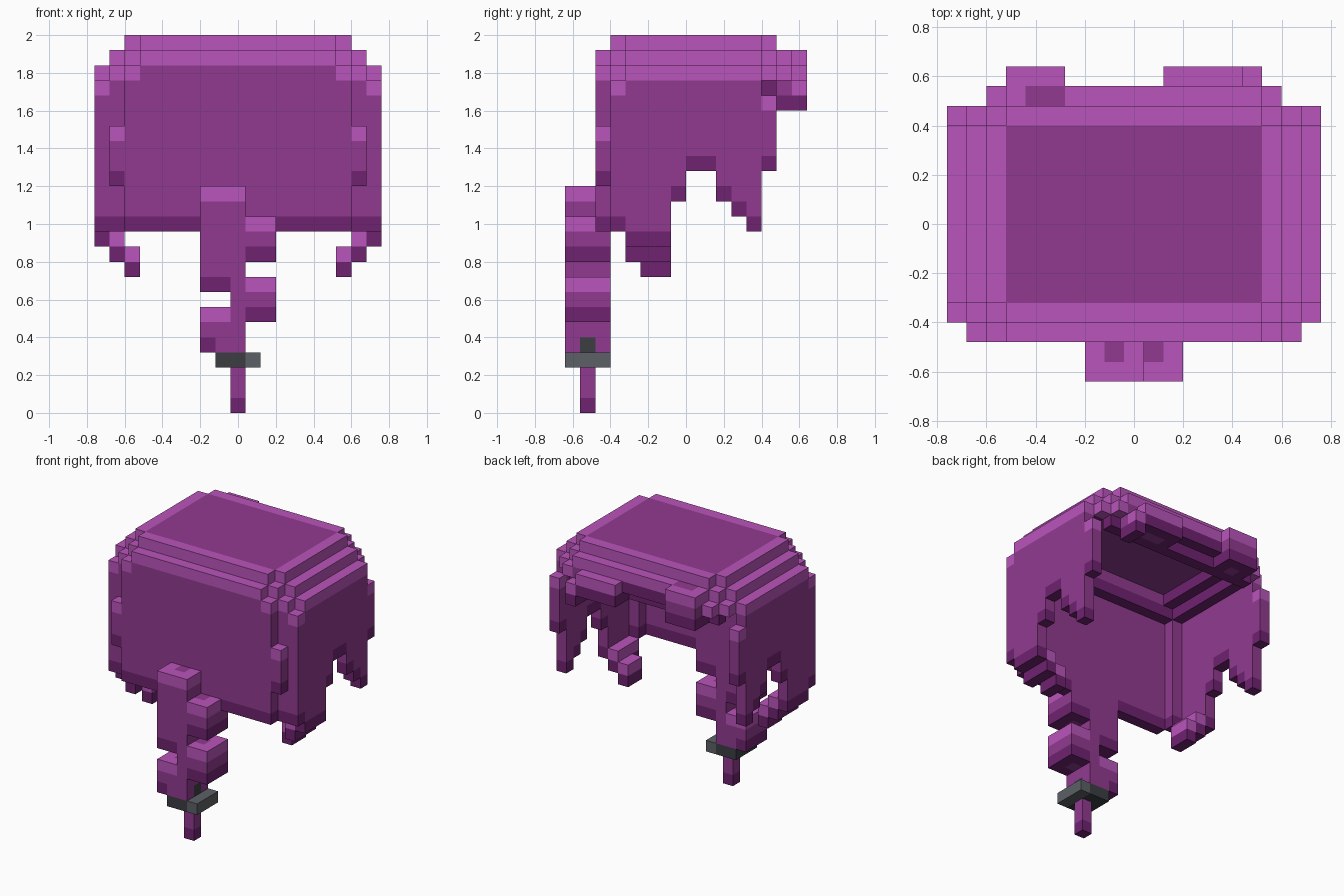
import bpy
import bmesh

old = bpy.data.objects.get("Cube")
if old:
    bpy.data.objects.remove(old, do_unlink=True)

S = 0.08  # edge length of one block


def material(name, r, g, b):
    m = bpy.data.materials.new(name)
    m.use_nodes = True
    m.diffuse_color = (r, g, b, 1)
    bsdf = m.node_tree.nodes["Principled BSDF"]
    bsdf.inputs["Base Color"].default_value = (r, g, b, 1)
    bsdf.inputs["Roughness"].default_value = 0.9
    return m


purple = [material("light_purple", 0.49, 0.09, 0.497),
          material("purple", 0.283, 0.042, 0.279),
          material("dark_purple", 0.156, 0.016, 0.162)]
gray_light = material("light_gray", 0.107, 0.119, 0.133)
gray_dark = material("dark_gray", 0.045, 0.048, 0.054)
gray = [gray_light, gray_dark, gray_dark]


def box(x0, x1, y0, y1, z0, z1):
    """All blocks in an inclusive range of grid cells."""
    return {(x, y, z) for x in range(x0, x1 + 1)
            for y in range(y0, y1 + 1) for z in range(z0, z1 + 1)}


def slab(half, y0, y1, z):
    return box(-half, half, y0, y1, z, z)


def mirrored(cells):
    return cells | {(-x, y, z) for x, y, z in cells}


# Stepped crown: each layer is a plus-shaped slab, hollow underneath
crown = slab(7, -4, 4, 24) | slab(6, -5, 5, 24)
crown |= (slab(8, -4, 4, 23) | slab(7, -5, 5, 23) | slab(6, -6, 6, 23)) - slab(6, -4, 4, 23)
crown |= (slab(9, -4, 4, 22) | slab(8, -5, 5, 22) | slab(7, -6, 6, 22)) - slab(7, -4, 4, 22)

# Large flat wall with stepped corners
wall = box(-7, 7, -6, -6, 12, 21)
wall |= mirrored(box(8, 8, -6, -6, 15, 18) | box(8, 9, -5, -5, 12, 21))

# Side walls with a jagged lower edge, listed from front to back
side = box(9, 9, 5, 5, 16, 20)
for i, bottom in enumerate((11, 11, 11, 14, 16, 16, 14, 13, 12)):
    side |= box(9, 9, i - 4, i - 4, bottom, 21)
sides = mirrored(side)

# Strands curling inward under the sides
strands = mirrored(box(8, 8, -4, -2, 10, 11) | box(7, 7, -3, -2, 9, 10))

# Fringe with two uneven tufts
fringe = slab(7, 5, 5, 21)
fringe |= box(-6, -4, 6, 7, 21, 23)
fringe |= box(2, 5, 6, 7, 21, 22) | box(6, 6, 6, 7, 20, 21)

# Braid of alternating knots, tie and tail
braid = (box(-2, 0, -8, -6, 8, 14) | box(0, 2, -8, -6, 10, 12)
         | box(0, 2, -8, -6, 6, 8) | box(-2, 0, -8, -6, 4, 6))
tie = box(-1, 1, -8, -6, 3, 3) | box(0, 0, -7, -7, 4, 4)
tail = box(0, 0, -7, -7, 0, 2)

parts = [("tie", tie, gray), ("crown", crown, purple), ("flat_wall", wall, purple),
         ("side_walls", sides, purple), ("curled_strands", strands, purple),
         ("fringe", fringe, purple), ("braid", braid, purple), ("braid_tail", tail, purple)]

# Give every block to one part only
solid = set()
owned = []
for name, cells, mats in parts:
    cells = cells - solid
    solid |= cells
    owned.append((name, cells, mats))

LATERAL = ((1, 0), (-1, 0), (0, 1), (0, -1))


def tone(x, y, z):
    """Upper rims are light, lower rims dark, everything else mid."""
    rim = any((x + a, y + b, z) not in solid for a, b in LATERAL)
    if rim and (x, y, z + 1) not in solid:
        return 0
    if rim and (x, y, z - 1) not in solid:
        return 2
    return 1


def build(name, cells, mats):
    """Outer skin of the blocks, one quad per exposed side."""
    bm = bmesh.new()
    verts = {}

    def vert(p):
        if p not in verts:
            verts[p] = bm.verts.new(((p[0] - 0.5) * S, p[1] * S, p[2] * S))
        return verts[p]

    for cell in sorted(cells):
        shade = tone(*cell)
        for axis in range(3):
            for step in (0, 1):
                near = list(cell)
                near[axis] += 2 * step - 1
                if tuple(near) in solid:
                    continue
                corners = []
                for u, v in ((0, 0), (1, 0), (1, 1), (0, 1)):
                    p = list(cell)
                    p[axis] += step
                    p[(axis + 1) % 3] += u
                    p[(axis + 2) % 3] += v
                    corners.append(vert(tuple(p)))
                if step == 0:
                    corners.reverse()
                bm.faces.new(corners).material_index = shade
    mesh = bpy.data.meshes.new(name)
    bm.to_mesh(mesh)
    bm.free()
    for m in mats:
        mesh.materials.append(m)
    obj = bpy.data.objects.new(name, mesh)
    bpy.context.collection.objects.link(obj)


for name, cells, mats in owned:
    build(name, cells, mats)
